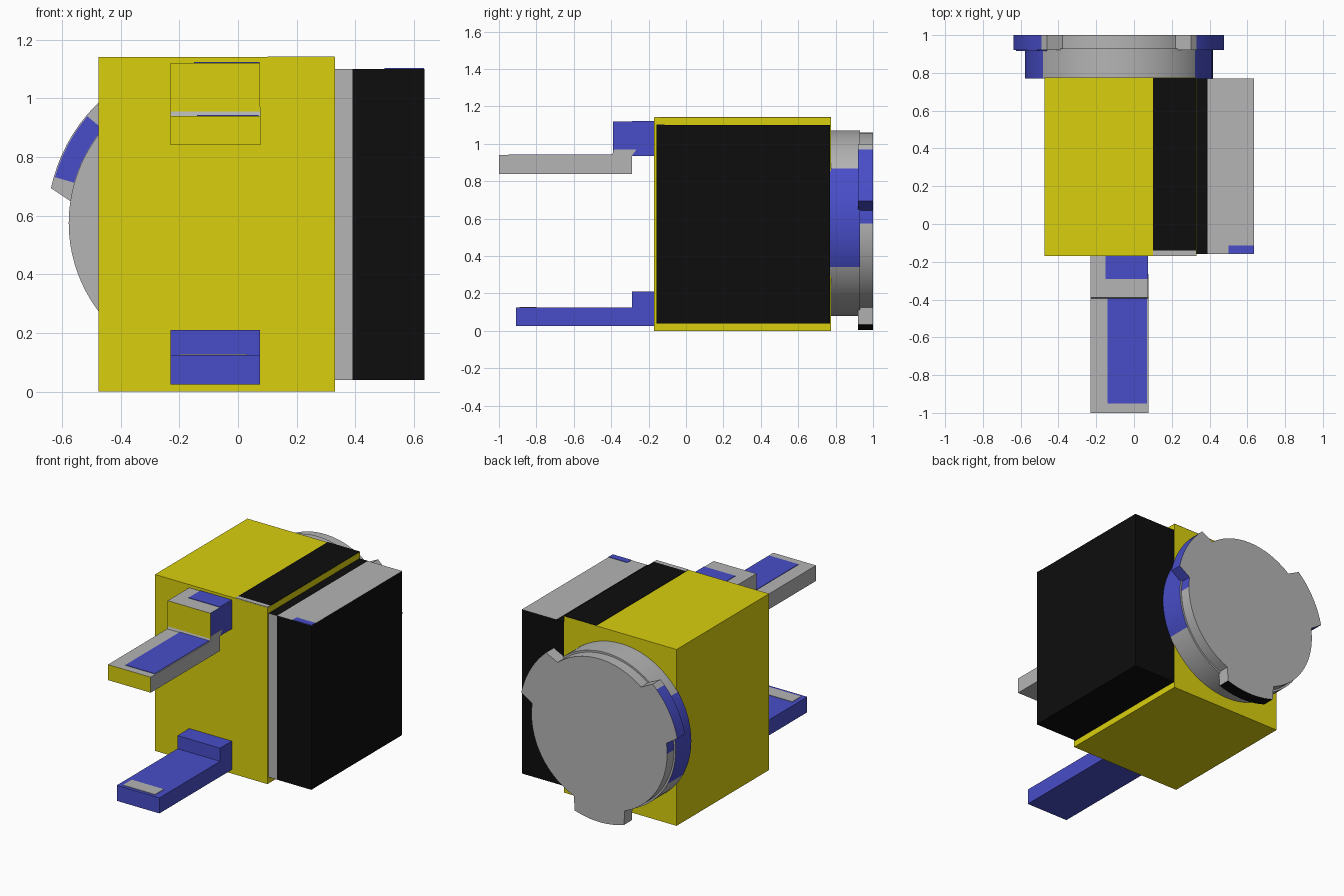
import bpy, bmesh, math
from mathutils import Vector

if "Cube" in bpy.data.objects:
    bpy.data.objects.remove(bpy.data.objects["Cube"])

# flat colours
COLOURS = {"yellow": (0.70, 0.63, 0.004), "black": (0.004, 0.004, 0.004),
           "grey": (0.46, 0.46, 0.46), "blue": (0.065, 0.075, 0.58)}
NAMES = list(COLOURS)
MATS = []
for n, c in COLOURS.items():
    m = bpy.data.materials.new(n)
    m.diffuse_color = (*c, 1)
    m.use_nodes = True
    m.node_tree.nodes["Principled BSDF"].inputs["Base Color"].default_value = m.diffuse_color
    MATS.append(m)


def extrude(name, pts, axis, a, b, rule):
    """Extrude a 2D outline along x (points are y,z) or y (points are x,z).
    rule(normal, centre) returns the colour name of a face."""
    place = (lambda p, t: (t, p[0], p[1])) if axis == "x" else (lambda p, t: (p[0], t, p[1]))
    bm = bmesh.new()
    face = bm.faces.new([bm.verts.new(place(p, a)) for p in pts])
    new = bmesh.ops.extrude_face_region(bm, geom=[face])["geom"]
    shift = Vector((b - a, 0, 0) if axis == "x" else (0, b - a, 0))
    bmesh.ops.translate(bm, verts=[v for v in new if isinstance(v, bmesh.types.BMVert)], vec=shift)
    bmesh.ops.recalc_face_normals(bm, faces=bm.faces)
    for f in bm.faces:
        f.material_index = NAMES.index(rule(f.normal, f.calc_center_median()))
    me = bpy.data.meshes.new(name)
    bm.to_mesh(me)
    bm.free()
    for m in MATS:
        me.materials.append(m)
    ob = bpy.data.objects.new(name, me)
    bpy.context.collection.objects.link(ob)
    return ob


def box(name, x, y, z, rule):
    if isinstance(rule, str):
        colour = rule
        rule = lambda n, c: colour
    pts = [(y[0], z[0]), (y[1], z[0]), (y[1], z[1]), (y[0], z[1])]
    return extrude(name, pts, "x", x[0], x[1], rule)


def patch(name, x, y, z, colour):
    """Thin painted plate lying on a top face."""
    return box(name, x, y, (z - 0.002, z + 0.003), colour)


# main body with its painted top stripe
box("body", (-0.475, 0.33), (-0.17, 0.775), (0, 1.14), "yellow")
patch("top_stripe", (0.10, 0.329), (-0.14, 0.774), 1.14, "black")
patch("top_stripe_end", (0.10, 0.329), (-0.169, -0.14), 1.14, "grey")

# side panel: grey joint strip and thick outer plate
box("panel_joint", (0.33, 0.39), (-0.158, 0.77), (0.04, 1.10),
    lambda n, c: "grey" if n.y < -0.5 else "black")
box("side_panel", (0.39, 0.635), (-0.158, 0.77), (0.04, 1.10),
    lambda n, c: "grey" if n.z > 0.5 else "black")
patch("panel_corner_mark", (0.50, 0.634), (-0.157, -0.115), 1.10, "blue")

# upper prong: block and blade
FX = (-0.23, 0.075)
box("upper_prong_block", FX, (-0.39, -0.165), (0.935, 1.12),
    lambda n, c: "yellow" if n.y < -0.5 else "blue" if n.x > 0.5 else "grey")
extrude("upper_prong_blade",
        [(-1, 0.84), (-0.29, 0.84), (-0.29, 0.935), (-0.265, 0.97), (-0.385, 0.97),
         (-0.395, 0.94), (-1, 0.94)], "x", FX[0], FX[1] + 0.001,
        lambda n, c: "yellow" if n.y < -0.5 and c.y < -0.9 else "grey")
patch("upper_block_mark", (-0.15, 0.074), (-0.29, -0.17), 1.12, "blue")
patch("upper_blade_mark", (-0.14, 0.07), (-0.95, -0.391), 0.94, "blue")

# lower prong
extrude("lower_prong",
        [(-0.91, 0.025), (-0.165, 0.025), (-0.165, 0.21), (-0.29, 0.21),
         (-0.29, 0.125), (-0.91, 0.125)], "x", *FX, lambda n, c: "blue")
patch("lower_blade_mark", (-0.20, 0.03), (-0.89, -0.80), 0.125, "grey")

# round knob on the back: base disc and a cap with three lobes
CX, CZ = -0.08, 0.575


def outline(radius):
    pts = []
    for d in range(0, 360, 4):
        r, t = radius(d), math.radians(d)
        pts.append((CX + r * math.cos(t), CZ + r * math.sin(t)))
    return pts


def base_colour(n, c):
    return "blue" if abs(n.y) < 0.5 and abs(c.z - CZ - 0.03) < 0.25 else "grey"


def cap_colour(n, c):
    dx, dz = c.x - CX, c.z - CZ
    if abs(n.y) > 0.5:
        return "grey"
    if dz < -0.53:
        return "black"
    return "blue" if abs(dx) > 0.42 and dz > 0 else "grey"


base = extrude("knob_base", outline(lambda d: 0.497), "y", 0.77, 0.93, base_colour)
cap = extrude("knob_cap", outline(lambda d: 0.57 if 10 <= d % 120 <= 50 else 0.485),
              "y", 0.92, 1.0, cap_colour)

# painted front of the left lobe
lobe = [math.radians(d) for d in range(140, 165, 4)]
ring = [(CX + r * math.cos(t), CZ + r * math.sin(t))
        for r, ts in ((0.566, lobe), (0.498, lobe[::-1])) for t in ts]
extrude("lobe_mark", ring, "y", 0.917, 0.922, lambda n, c: "blue")

# smooth the round rims only
for ob in (base, cap):
    bpy.ops.object.select_all(action="DESELECT")
    ob.select_set(True)
    bpy.context.view_layer.objects.active = ob
    bpy.ops.object.shade_smooth_by_angle(angle=math.radians(30))
